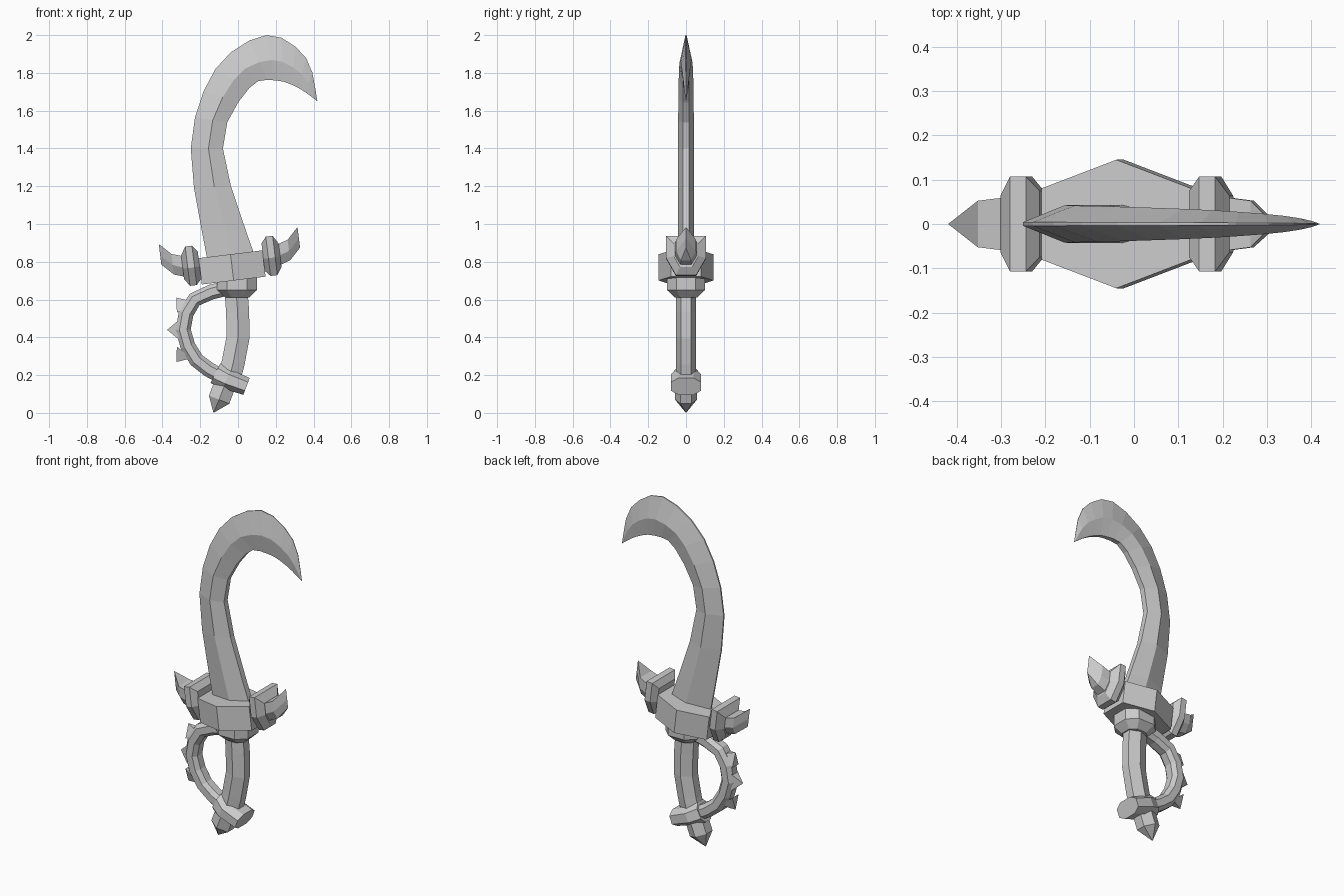
import bpy, bmesh
from math import radians
from mathutils import Vector

default_cube = bpy.data.objects.get("Cube")
if default_cube:
    bpy.data.objects.remove(default_cube, do_unlink=True)

# One plain material for every part
grey = (0.6, 0.6, 0.6, 1)
steel = bpy.data.materials.new("plain_grey")
steel.use_nodes = True
steel.diffuse_color = grey
steel.node_tree.nodes["Principled BSDF"].inputs["Base Color"].default_value = grey


def loft(name, rings):
    """Skin a closed, flat-faced solid over rings of equal point counts."""
    bm = bmesh.new()
    loops = [[bm.verts.new(point) for point in ring] for ring in rings]
    for lower, upper in zip(loops, loops[1:]):
        for i in range(len(lower)):
            bm.faces.new((lower[i - 1], lower[i], upper[i], upper[i - 1]))
    bm.faces.new(loops[0])
    bm.faces.new(loops[-1])
    bmesh.ops.remove_doubles(bm, verts=bm.verts, dist=0.0005)
    bmesh.ops.recalc_face_normals(bm, faces=bm.faces)
    mesh = bpy.data.meshes.new(name)
    bm.to_mesh(mesh)
    bm.free()
    mesh.materials.append(steel)
    part = bpy.data.objects.new(name, mesh)
    bpy.context.collection.objects.link(part)
    return part


def section(start, end, width, profile):
    """Symmetric ring from start to end; profile gives (fraction, share of width)."""
    front, back = [], []
    for fraction, share in profile:
        x, z = Vector(start).lerp(Vector(end), fraction)
        front.append((x, -width * share, z))
        back.append((x, width * share, z))
    return front + back[::-1]


def smooth_path(points, steps):
    """Sample a smooth curve that passes through all the points."""
    knots = [Vector(p) for p in (points[0], *points, points[-1])]
    path = []
    for a, b, c, d in zip(knots, knots[1:], knots[2:], knots[3:]):
        for i in range(steps):
            t = i / steps
            path.append(b + (c - a) * t / 2 + (a - b * 2.5 + c * 2 - d / 2) * t * t
                        + (b * 3 - a - c * 3 + d) * t ** 3 / 2)
    return path + [knots[-1]]


def sweep(name, path, reach, width, profile):
    """Run a section along a path; reach and width are rules of the way along."""
    rings = []
    last = len(path) - 1
    for i, point in enumerate(path):
        along = Vector(path[min(i + 1, last)]) - Vector(path[max(i - 1, 0)])
        side = along.orthogonal().normalized() * reach(i / last)
        rings.append(section(Vector(point) - side, Vector(point) + side,
                             width(i / last), profile))
    return loft(name, rings)


box = [(0, 1), (1, 1)]
hexagon = [(0, .5), (.5, 1), (1, .5)]
octagon = [(0, .5), (.25, 1), (.75, 1), (1, .5)]
keel = [(0, 1), (.55, 1), (1, .5)]
sharp_back = [(0, .1), (.55, 1), (1, .4)]

# Hooked blade between its outer and inner edge curves
outer = smooth_path([(-.16, .8), (-.25, 1.4), (-.12, 1.82), (.15, 2), (.36, 1.88), (.42, 1.65)], 3)
inner = smooth_path([(.1, .8), (-.08, 1.4), (.06, 1.72), (.2, 1.76), (.32, 1.72), (.42, 1.65)], 3)
last = len(outer) - 1
loft("blade", [section(a, b, .043 * (1 - (i / last) ** 2.5), sharp_back)
               for i, (a, b) in enumerate(zip(outer, inner))])

# Cross guard: a diamond-shaped centre, then a flared ring and a horn on each side
guard = [loft("guard_centre", [section((s, .04), (s, -.1), .145 - .38 * abs(s), box)
                               for s in (-.17, 0, .17)])]
flare = [(-1, .7), (-.4, 1), (.4, 1), (1, .6)]
for label, side in (("left", 1), ("right", -1)):
    rings = []
    for offset, size in flare:
        s = side * (.215 + .045 * offset)
        rings.append(section((s, .11 * size), (s, -.1 * size), .107 * size, keel))
    guard.append(loft(f"guard_ring_{label}", rings))
    rings = []
    for t in (0, .5, 1):
        s = side * (.25 + .12 * t)
        lift = .08 * t * t
        rings.append(section((s, .06 + lift), (s, lift - .05), .06 * (1 - t ** 3), keel))
    guard.append(loft(f"guard_horn_{label}", rings))
for part in guard:
    part.location = (-.035, 0, .8)
    part.rotation_euler.y = radians(-7)

# Collar narrowing below the guard
loft("collar", [section((-.11 * size, z), (.1 * size, z), .1 * size, octagon)
                for z, size in ((.72, 1), (.65, 1), (.61, .6))])

# Bowed six-sided grip
sweep("grip", smooth_path([(-.01, .64), (0, .4), (-.05, .17)], 2),
      lambda t: .061, lambda t: .052, hexagon)

# Knuckle bow, swelling into the block at the foot of the grip
sweep("knuckle_bow",
      smooth_path([(-.06, .66), (-.23, .6), (-.29, .44), (-.22, .28), (-.1, .2)], 2),
      lambda t: .04, lambda t: .045, octagon)
sweep("pommel_block", [(-.12, .21), (-.06, .18), (.045, .14)],
      lambda t: .058 - .01 * t, lambda t: .05 + .03 * min(1, 2 * t), octagon)

# Pointed pommel tip
sweep("pommel_tip", [(-.07, .15), (-.1, .07), (-.13, 0)],
      lambda t: .058 * min(1, 2 - 2 * t), lambda t: .058 * min(1, 2 - 2 * t), hexagon)

# Three pyramid studs fanned along the knuckle bow
for label, i in (("lower", -1), ("middle", 0), ("upper", 1)):
    base = Vector((.03 * abs(i) - .315, .44 + .12 * i))
    point = base + Vector((.02 * abs(i) - .06, .05 * i))
    half = (point - base).orthogonal().normalized() * .05
    loft(f"bow_stud_{label}", [section(base - half, base + half, .03, box),
                               section(point, point, 0, box)])
